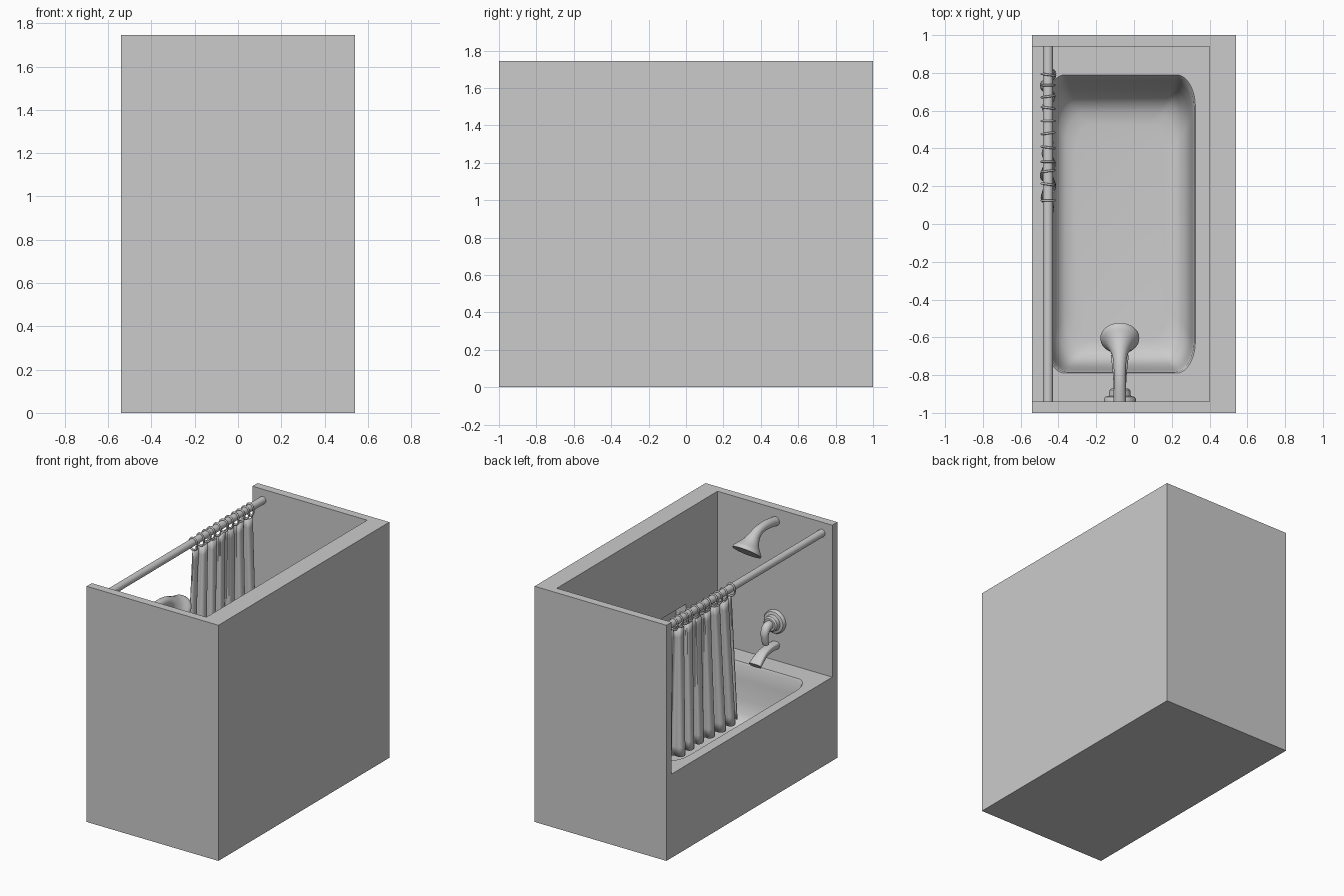
import bpy, bmesh, math
from mathutils import Vector

if "Cube" in bpy.data.objects:
    bpy.data.objects.remove(bpy.data.objects["Cube"])


def make(name, bm, smooth=True):
    bmesh.ops.recalc_face_normals(bm, faces=bm.faces)
    me = bpy.data.meshes.new(name)
    bm.to_mesh(me)
    bm.free()
    ob = bpy.data.objects.new(name, me)
    bpy.context.collection.objects.link(ob)
    if smooth:
        smooth_by_angle(ob)
    return ob


def smooth_by_angle(ob):
    bpy.ops.object.select_all(action='DESELECT')
    ob.select_set(True)
    bpy.context.view_layer.objects.active = ob
    bpy.ops.object.shade_smooth_by_angle(angle=math.radians(38))


def box(name, x0, x1, y0, y1, z0, z1):
    bm = bmesh.new()
    bmesh.ops.create_cube(bm, size=1)
    for v in bm.verts:
        v.co = ((x0 + x1) / 2 + v.co.x * (x1 - x0), (y0 + y1) / 2 + v.co.y * (y1 - y0),
                (z0 + z1) / 2 + v.co.z * (z1 - z0))
    return make(name, bm, False)


def loft(name, rings, smooth=True):
    bm = bmesh.new()
    rows = [[bm.verts.new(p) for p in r] for r in rings]
    n = len(rows[0])
    for a, b in zip(rows, rows[1:]):
        for i in range(n):
            bm.faces.new((a[i], a[(i + 1) % n], b[(i + 1) % n], b[i]))
    bm.faces.new(rows[0])
    bm.faces.new(rows[-1])
    return make(name, bm, smooth)


def spline(pts, steps=6):
    # Catmull-Rom resampling of tuples
    out = []
    p = [Vector(q) for q in [pts[0]] + pts + [pts[-1]]]
    for i in range(1, len(p) - 2):
        for k in range(steps):
            t = k / steps
            out.append(0.5 * (2 * p[i] + (p[i + 1] - p[i - 1]) * t
                              + (2 * p[i - 1] - 5 * p[i] + 4 * p[i + 1] - p[i + 2]) * t * t
                              + (3 * p[i] - p[i - 1] - 3 * p[i + 1] + p[i + 2]) * t ** 3))
    return out + [p[-1]]


def sweep(name, pts, x=-0.075, n=28, power=1.0):
    # pts: y, z, half width, half thickness; path lies in the yz plane
    s = spline(pts)
    rings = []
    for i, q in enumerate(s):
        d = s[min(i + 1, len(s) - 1)] - s[max(i - 1, 0)]
        l = math.hypot(d[0], d[1])
        ny, nz = -d[1] / l, d[0] / l
        ring = []
        for k in range(n):
            a = 2 * math.pi * k / n
            c, sn = math.cos(a), math.sin(a)
            c = math.copysign(abs(c) ** power, c)
            sn = math.copysign(abs(sn) ** power, sn)
            ring.append((x + c * q[2], q[0] + sn * q[3] * ny, q[1] + sn * q[3] * nz))
        rings.append(ring)
    return loft(name, rings)


def turned(name, profile, x, z, n=40):
    # round part along the y axis: (y, radius)
    return loft(name, [[(x + r * math.cos(2 * math.pi * k / n), y, z + r * math.sin(2 * math.pi * k / n))
                        for k in range(n)] for y, r in profile])


def rounded(x0, x1, y0, y1, z, rx, ry, n=10):
    pts = []
    for cx, cy, a0 in ((x1 - rx, y1 - ry, 0), (x0 + rx, y1 - ry, 90),
                       (x0 + rx, y0 + ry, 180), (x1 - rx, y0 + ry, 270)):
        for k in range(n + 1):
            a = math.radians(a0 + 90 * k / n)
            pts.append((cx + rx * math.cos(a), cy + ry * math.sin(a), z))
    return pts


# Tub and surround: solid block with the alcove, basin and wall niche cut out
body = box("tub_and_walls", -0.54, 0.54, -1, 1, 0, 1.745)
alcove = box("alcove_cutter", -0.7, 0.4, -0.94, 0.94, 0.62, 1.9)
niche = box("niche_cutter", 0.3, 0.48, -0.57, -0.2, 0.78, 1.05)
levels = [  # z, side inset, +y inset, -y inset
    (0.70, 0, 0, 0), (0.62, 0, 0, 0), (0.605, 0.007, 0.01, 0.007), (0.50, 0.015, 0.035, 0.015),
    (0.36, 0.025, 0.075, 0.03), (0.27, 0.04, 0.11, 0.05), (0.22, 0.065, 0.15, 0.08),
    (0.195, 0.1, 0.2, 0.12), (0.187, 0.15, 0.26, 0.17)]
basin = loft("basin_cutter", [rounded(-0.465 + s, 0.325 - s, -0.79 + b, 0.79 - a, z, 0.1, 0.17)
                              for z, s, a, b in levels])
for cutter in (alcove, basin, niche):
    m = body.modifiers.new("cut", 'BOOLEAN')
    m.operation, m.solver, m.object = 'DIFFERENCE', 'EXACT', cutter
    bpy.ops.object.select_all(action='DESELECT')
    body.select_set(True)
    bpy.context.view_layer.objects.active = body
    bpy.ops.object.modifier_apply(modifier=m.name)
for cutter in (alcove, basin, niche):
    bpy.data.objects.remove(cutter)
smooth_by_angle(body)

# Curtain rod
ROD_X, ROD_Z = -0.455, 1.665
turned("curtain_rod", [(-0.945, 0.027), (0.945, 0.027)], ROD_X, ROD_Z, 32)

# Curtain rings
ring_y = (0.79, 0.735, 0.675, 0.615, 0.545, 0.48, 0.405, 0.33, 0.28, 0.21, 0.125)
for i, y in enumerate(ring_y):
    bpy.ops.mesh.primitive_torus_add(major_radius=0.034, minor_radius=0.006, major_segments=24,
                                     minor_segments=8, location=(ROD_X, y, 1.652),
                                     rotation=(math.pi / 2, 0, math.radians((i % 3 - 1) * 8)))
    ring = bpy.context.object
    ring.name = f"curtain_ring_{i + 1}"
    ring.scale = (1, 1.3, 1)
    bpy.ops.object.shade_smooth()

# Gathered curtain: folds deepen towards the hem
bm = bmesh.new()
NU, NV, FOLDS = 140, 14, 6.5
grid = []
for j in range(NV + 1):
    v = j / NV
    row = []
    for i in range(NU + 1):
        u = i / NU
        a = 2 * math.pi * FOLDS * u
        amp = (0.018 + 0.02 * v) * (0.85 + 0.25 * math.sin(9 * u + 1))
        y = 0.80 - u * 0.68 + v * (0.02 - 0.09 * u) + 0.012 * math.sin(2 * a)
        z = 1.612 - 0.012 * abs(math.sin(math.pi * 10 * u)) * (1 - v) - v * 0.95
        row.append(bm.verts.new((ROD_X + amp * math.sin(a), y, z)))
    grid.append(row)
for a, b in zip(grid, grid[1:]):
    for i in range(NU):
        bm.faces.new((a[i], a[i + 1], b[i + 1], b[i]))
curtain = make("shower_curtain", bm)
sol = curtain.modifiers.new("thickness", 'SOLIDIFY')
sol.thickness, sol.offset = 0.005, 0

# Shower arm flaring into the head
sweep("shower_head", [(-0.945, 1.65, 0.033, 0.033), (-0.84, 1.665, 0.032, 0.032),
                      (-0.75, 1.66, 0.033, 0.033), (-0.69, 1.632, 0.042, 0.042),
                      (-0.645, 1.592, 0.066, 0.066), (-0.615, 1.562, 0.098, 0.098),
                      (-0.603, 1.548, 0.103, 0.103)], n=40)

# Mixer: stepped wall plate and hanging lever
turned("mixer_plate", [(-0.945, 0.085), (-0.925, 0.085), (-0.915, 0.078), (-0.91, 0.058),
                       (-0.88, 0.055), (-0.87, 0.045)], -0.075, 0.91)
sweep("mixer_lever", [(-0.88, 0.91, 0.03, 0.03), (-0.84, 0.905, 0.032, 0.032),
                      (-0.815, 0.87, 0.03, 0.026), (-0.815, 0.82, 0.026, 0.02),
                      (-0.825, 0.785, 0.025, 0.018)])

# Bath spout
sweep("bath_spout", [(-0.945, 0.735, 0.032, 0.026), (-0.86, 0.737, 0.033, 0.025),
                     (-0.78, 0.722, 0.038, 0.023), (-0.70, 0.672, 0.047, 0.02)], power=0.6)
